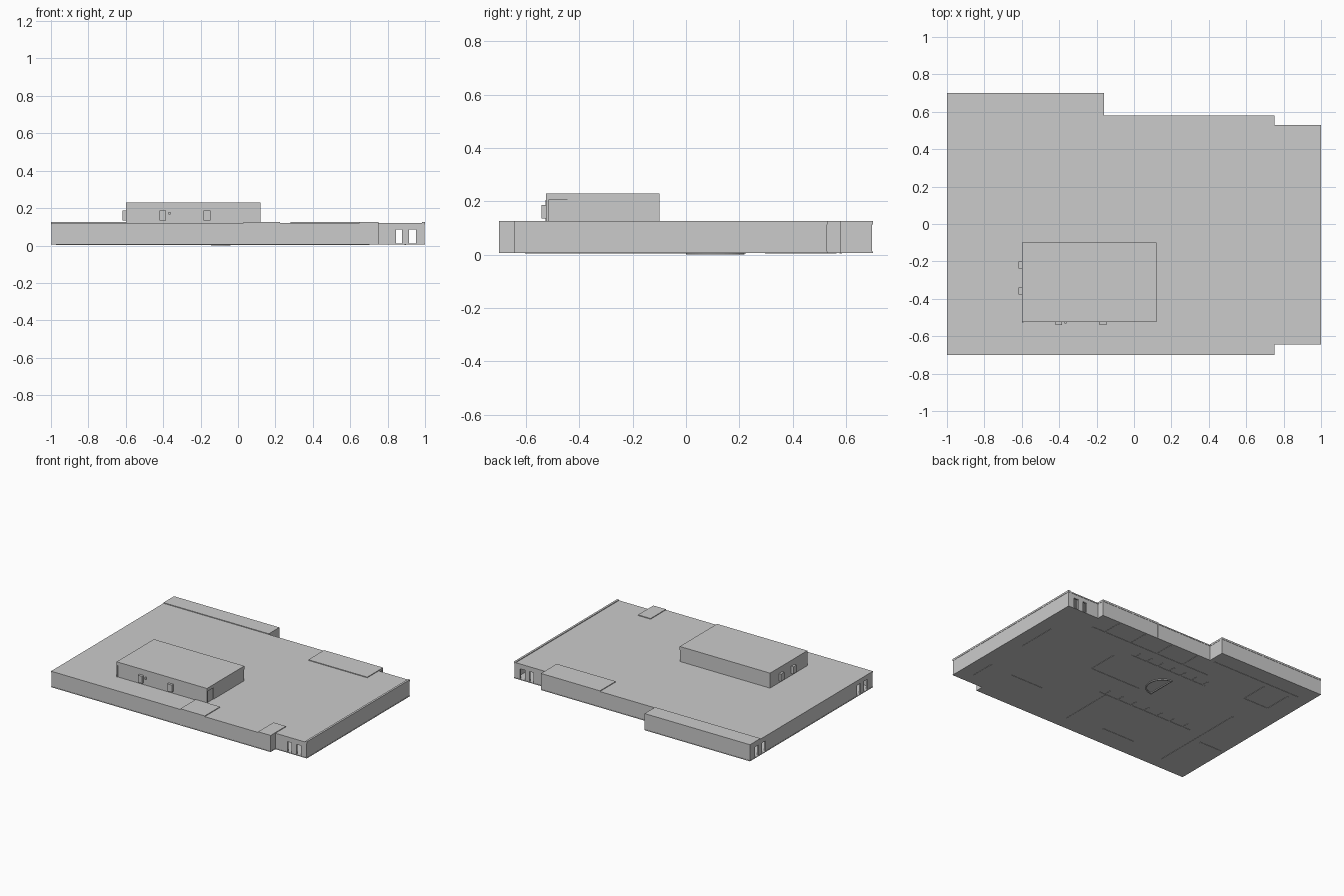
import bpy, bmesh, math

if "Cube" in bpy.data.objects:
    bpy.data.objects.remove(bpy.data.objects["Cube"])

Z0, ZW, ZR, ZC = 0.006, 0.113, 0.121, 0.126   # floor, wall top, roof top, raised roof top
T = 0.012                                      # wall thickness


def finish(name, bm):
    bmesh.ops.recalc_face_normals(bm, faces=bm.faces)
    me = bpy.data.meshes.new(name)
    bm.to_mesh(me)
    bm.free()
    ob = bpy.data.objects.new(name, me)
    bpy.context.collection.objects.link(ob)
    return ob


def add_box(bm, x0, x1, y0, y1, z0, z1):
    vs = bmesh.ops.create_cube(bm, size=1)["verts"]
    for v in vs:
        v.co.x = x1 if v.co.x > 0 else x0
        v.co.y = y1 if v.co.y > 0 else y0
        v.co.z = z1 if v.co.z > 0 else z0


def boxes(name, items):
    bm = bmesh.new()
    for b in items:
        add_box(bm, *b)
    return finish(name, bm)


def prism(name, pts, z0, z1):
    bm = bmesh.new()
    f = bm.faces.new([bm.verts.new((x, y, z0)) for x, y in pts])
    ext = bmesh.ops.extrude_face_region(bm, geom=[f])["geom"]
    for v in ext:
        if isinstance(v, bmesh.types.BMVert):
            v.co.z = z1
    return finish(name, bm)


def wall(name, axis, at, a, b, gaps=(), side=1, top=0.085):
    """Wall along an axis; 'at' is its outer face, side points inward."""
    lo, hi = sorted((at, at + side * T))
    out = []

    def piece(s, e, z0, z1):
        out.append((s, e, lo, hi, z0, z1) if axis == "x" else (lo, hi, s, e, z0, z1))
    start = a
    for g0, g1 in gaps:
        piece(start, g0, Z0, ZW)
        piece(g0, g1, top, ZW)
        start = g1
    piece(start, b, Z0, ZW)
    return boxes(name, out)


# Floor and main roof share one stepped footprint
plan = [(-1, -.7), (.75, -.7), (.75, -.645), (1, -.645), (1, .53),
        (.75, .53), (.75, .58), (-.16, .58), (-.16, .70), (-1, .70)]
prism("floor_slab", plan, Z0, 0.011)
prism("roof_slab", plan, ZW, ZR)

# Outer walls, with openings in the side wing and the left wall
e = 0.002
wing_gaps = [(.845, .878), (.915, .952)]
wall("front_wall", "x", -.7 + e, -1 + e, .75)
wall("wing_front_wall", "x", -.645 + e, .75, 1 - e, wing_gaps)
wall("wing_back_wall", "x", .53 - e, .75, 1 - e, wing_gaps, -1)
wall("right_wall", "y", 1 - e, -.643, .528, side=-1)
wall("wing_inner_wall", "y", .75 - e, -.698, .578, side=-1)
wall("back_wall", "x", .58 - e, -.16, .75, side=-1)
wall("annex_end_wall", "y", -.16 - e, .57, .698, side=-1)
wall("annex_back_wall", "x", .70 - e, -1 + e, -.16, side=-1)
wall("left_wall", "y", -1 + e, -.698, .698,
     [(-.64, -.60), (-.56, -.52), (.52, .56), (.60, .64)])

# Raised roof panels over the entrances and the rear annex
for name, r in {"front_entrance_roof": (.03, .225, -.7, -.525),
                "corner_entrance_roof": (.65, .75, -.7, -.525),
                "rear_entrance_roof": (.28, .75, .40, .58),
                "annex_roof": (-1, -.16, .58, .70),
                "wing_edge_roof": (.985, 1, -.645, .53)}.items():
    boxes(name, [(*r, ZR - .004, ZC)])

# Vertical corner strips on the facade
boxes("facade_strips", [(x, x + .005, -.7, -.69, Z0, ZW)
                        for x in (-.985, .03, .225, .745)])
boxes("rear_strips", [(x, x + .005, .57, .58, Z0, ZW) for x in (.10, .28, .745)])

# Interior partitions, showing slightly through the floor underside
P, q = [], 0.004


def part(x0, y0, x1, y1):
    P.append((min(x0, x1) - q, max(x0, x1) + q, min(y0, y1) - q, max(y0, y1) + q, .004, ZW + .001))


for seg in [(-.04, 0, .36, 0), (-.35, .3, .27, .3), (-.64, -.2, .12, -.2),
            (.07, -.59, .07, -.21), (.893, -.06, .893, .22), (.893, -.55, .893, -.38),
            (-.27, .42, .7, .42), (-.745, -.6, -.745, .11), (.36, 0, .36, .22),
            (-.85, .34, -.65, .34), (-.65, .34, -.65, .54), (-.85, .34, -.85, .54),
            (.45, -.4, .7, -.4), (-.45, -.55, -.2, -.55), (-.97, -.28, -.8, -.28),
            (-.9, .58, -.2, .58)]:
    part(*seg)
for i in range(7):
    part(.24 - i * .095, .3, .24 - i * .095, .35)
    part(.08 - i * .11, -.2, .08 - i * .11, -.15)
for i in range(4):
    part(.6 - i * .22, .42, .6 - i * .22, .56)
boxes("partitions", P)

# Curved room in the middle of the plan
bm = bmesh.new()
N, cx, cy = 20, -.14, .11
rows = []
for i in range(N + 1):
    a = -math.pi / 2 + math.pi * i / N
    rows.append([bm.verts.new((cx + r * math.cos(a), cy + r * math.sin(a) * 1.08, z))
                 for r, z in ((.10, 0), (.10, ZW), (.092, ZW), (.092, 0))])
for r0, r1 in zip(rows, rows[1:]):
    for k in range(4):
        bm.faces.new((r0[k], r0[(k + 1) % 4], r1[(k + 1) % 4], r1[k]))
bm.faces.new(rows[0])
bm.faces.new(rows[-1])
finish("curved_room", bm)
boxes("curved_room_back", [(-.144, -.136, .0, .22, 0, ZW)])

# Rooftop block: wall body, parapet band and cap
X0, X1, Y0, Y1 = -.60, .12, -.525, -.10
boxes("upper_storey", [(X0, X1 - .002, Y0 + .08, Y1, ZR, .228),
                       (X0, X1 - .006, Y0 + .002, Y0 + .08, ZR, .205)])
boxes("upper_roof", [(X0, X1, Y0, Y1, .205, .229)])
boxes("upper_corner_posts", [(X1 - .01, X1, Y0, Y0 + .01, ZR, .205),
                             (X0, X0 + .01, Y0 - .002, Y0 + .01, ZR, .205)])

# Projecting window boxes on the rooftop block
boxes("front_window_boxes", [(x0, x1, Y0 - .016, Y0 + .01, z0, z1) for x0, x1, z0, z1 in
                             ((-.42, -.385, .135, .187), (-.185, -.148, .135, .187))])
boxes("front_wall_lamp", [(-.372, -.361, Y0 - .008, Y0 + .01, .165, .180)])
boxes("side_window_boxes", [(X0 - .017, X0 + .01, y, y + .038, .135, .187)
                            for y in (-.378, -.238)])
